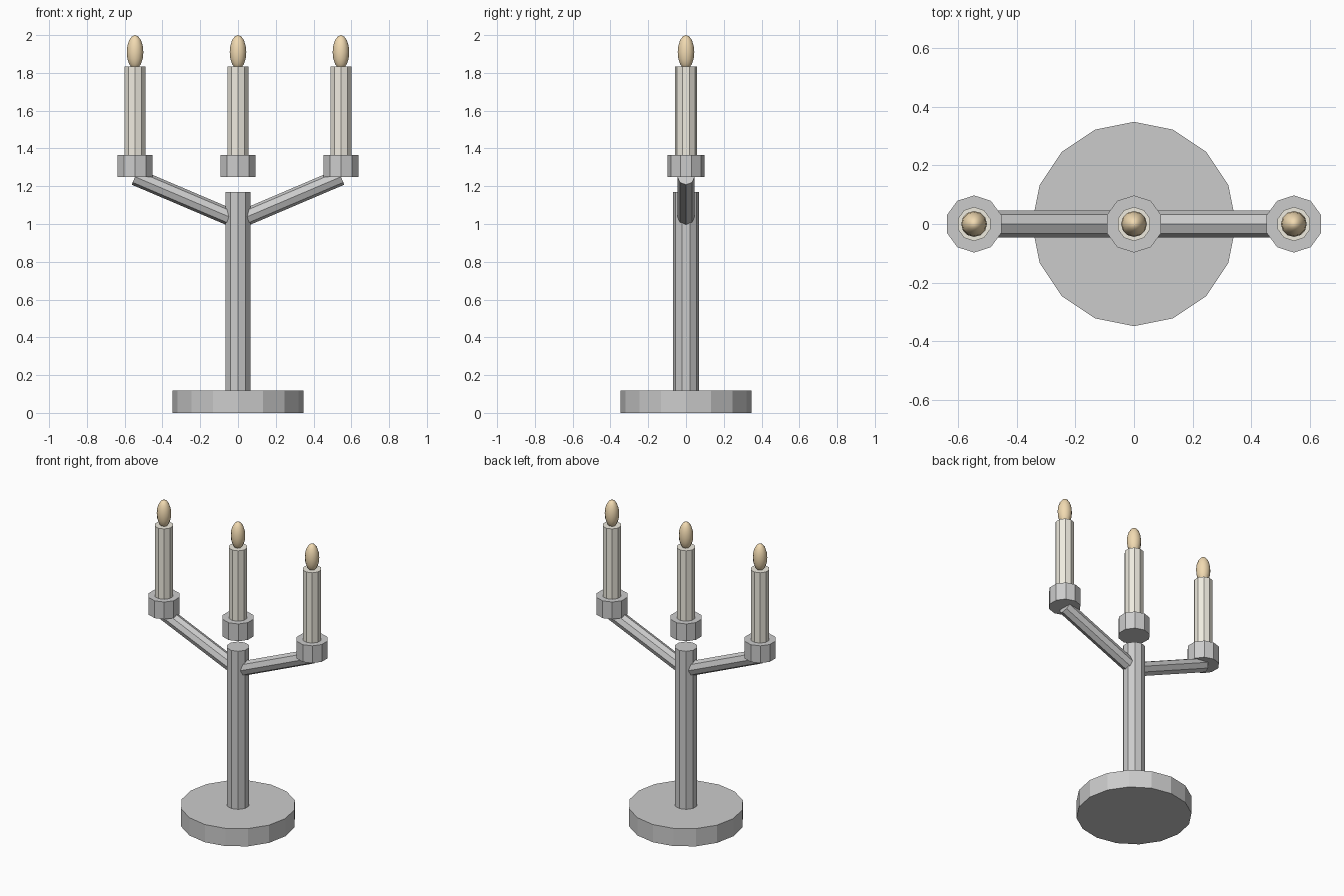
import bpy
from math import radians
from mathutils import Vector

if "Cube" in bpy.data.objects:
    bpy.data.objects.remove(bpy.data.objects["Cube"])


def material(name, color):
    mat = bpy.data.materials.new(name)
    mat.diffuse_color = color
    mat.use_nodes = True
    mat.node_tree.nodes["Principled BSDF"].inputs["Base Color"].default_value = mat.diffuse_color
    return mat


def rod(name, start, end, radius, sides, mat=None):
    """Flat-sided cylinder between two points in the XZ plane."""
    a, b = Vector(start), Vector(end)
    axis = b - a
    bpy.ops.mesh.primitive_cylinder_add(vertices=sides, radius=radius, depth=axis.length,
                                        location=(a + b) / 2)
    ob = bpy.context.object
    ob.name = name
    # tilt about y only, so a corner keeps facing front and back
    ob.rotation_euler.y = Vector((0, 0, 1)).angle(axis) * (1 if axis.x >= 0 else -1)
    if mat:
        ob.data.materials.append(mat)
    return ob


wax = material("wax", (0.86, 0.83, 0.74, 1))
glow = material("glow", (0.88, 0.70, 0.44, 1))

SPREAD = 0.545      # sideways distance of the outer candles
CUP_Z = 1.25        # underside of the cups

# Foot and stem
rod("base", (0, 0, 0), (0, 0, 0.118), 0.348, 16)
rod("stem", (0, 0, 0.118), (0, 0, 1.17), 0.0695, 10)

# Sloping arms
for side, s in (("left", -1), ("right", 1)):
    rod(side + "_arm", (0, 0, 1.018), (s * SPREAD, 0, CUP_Z), 0.0455, 8)

# Cup, candle and flame, three times
for side, x in (("left", -SPREAD), ("middle", 0), ("right", SPREAD)):
    rod(side + "_cup", (x, 0, CUP_Z), (x, 0, 1.365), 0.0975, 10)
    rod(side + "_candle", (x, 0, 1.365), (x, 0, 1.833), 0.058, 10, wax)
    bpy.ops.mesh.primitive_uv_sphere_add(segments=12, ring_count=8, radius=1,
                                         location=(x, 0, 1.91))
    flame = bpy.context.object
    flame.name = side + "_flame"
    flame.scale = (0.044, 0.044, 0.09)
    flame.data.materials.append(glow)
    bpy.ops.object.shade_smooth()
